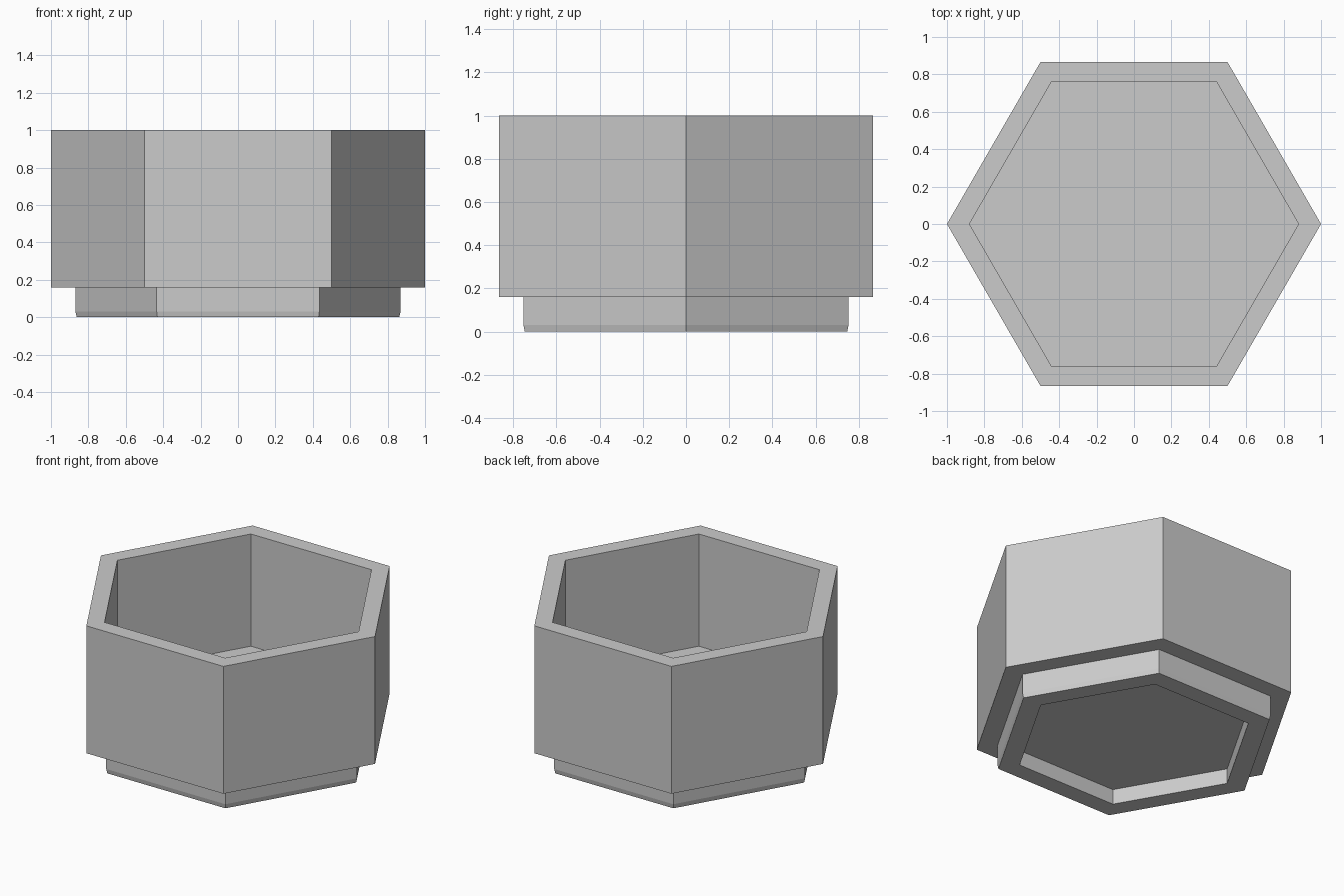
import bpy, bmesh
from math import cos, sin, pi

cube = bpy.data.objects.get("Cube")
if cube:
    bpy.data.objects.remove(cube, do_unlink=True)

SIDES = 6

grey = bpy.data.materials.new("plain grey")
grey.use_nodes = True
colour = (0.6, 0.6, 0.6, 1)
grey.diffuse_color = colour
grey.node_tree.nodes["Principled BSDF"].inputs["Base Color"].default_value = colour


def hex_shell(name, profile):
    """Sweep a (radius, height) profile around six corners and cap both ends."""
    bm = bmesh.new()
    rings = [[bm.verts.new((r * cos(2 * pi * i / SIDES), r * sin(2 * pi * i / SIDES), z))
              for i in range(SIDES)] for r, z in profile]
    for low, high in zip(rings, rings[1:]):
        for i in range(SIDES):
            j = (i + 1) % SIDES
            bm.faces.new((low[i], low[j], high[j], high[i]))
    bm.faces.new(rings[0])
    bm.faces.new(rings[-1])
    bmesh.ops.recalc_face_normals(bm, faces=bm.faces)
    mesh = bpy.data.meshes.new(name)
    bm.to_mesh(mesh)
    bm.free()
    mesh.materials.append(grey)
    obj = bpy.data.objects.new(name, mesh)
    bpy.context.collection.objects.link(obj)
    return obj


hex_shell("stacking_pot", [
    (0.727, 0.10), (0.727, 0.0),                 # recess under the foot
    (0.862, 0.0), (0.869, 0.03), (0.869, 0.16),  # foot with eased lower edge
    (1.0, 0.16), (1.0, 1.0),                     # outer wall
    (0.88, 1.0), (0.88, 0.26),                   # rim, inner wall and floor
])
